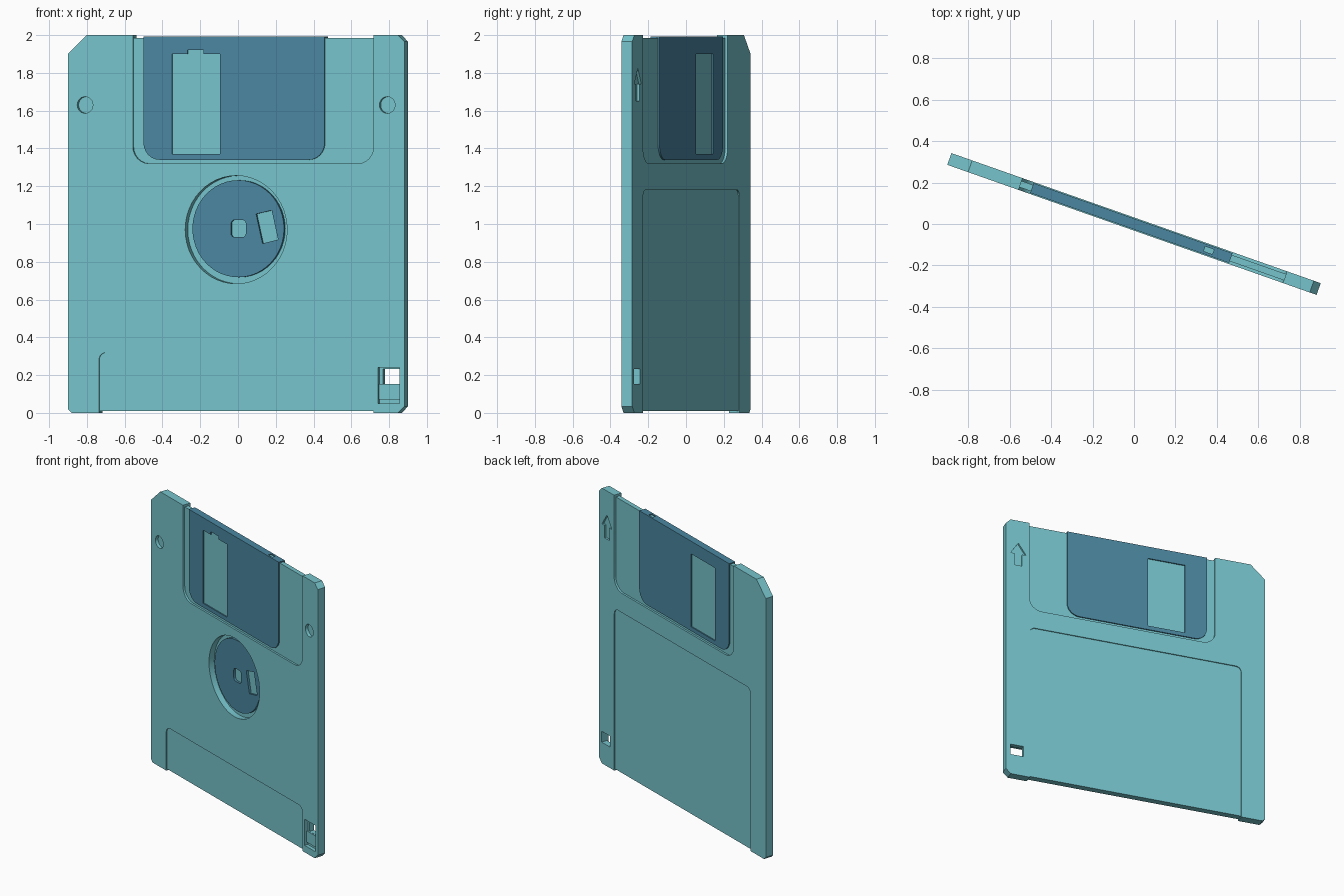
import bpy, bmesh, math

if "Cube" in bpy.data.objects:
    bpy.data.objects.remove(bpy.data.objects["Cube"])

TILT = math.radians(-19.4)   # the disk stands turned about z
HW, HT = 0.944, 0.03         # half width, half thickness


def material(name, rgb):
    m = bpy.data.materials.new(name)
    m.diffuse_color = (*rgb, 1)
    m.use_nodes = True
    m.node_tree.nodes["Principled BSDF"].inputs["Base Color"].default_value = m.diffuse_color
    return m


TEAL = material("teal_plastic", (0.18, 0.55, 0.60))
BLUE = material("blue_metal", (0.07, 0.24, 0.35))


def rounded(u0, u1, z0, z1, bottom=0.0, top=0.0, seg=6):
    """Rectangle outline with rounded bottom and/or top corners."""
    pts = []
    for cu, cz, r, a in ((u1, z0, bottom, -90), (u1, z1, top, 0),
                         (u0, z1, top, 90), (u0, z0, bottom, 180)):
        if r == 0:
            pts.append((cu, cz))
            continue
        mu = cu - r if cu == u1 else cu + r
        mz = cz - r if cz == z1 else cz + r
        for i in range(seg + 1):
            t = math.radians(a + 90 * i / seg)
            pts.append((mu + r * math.cos(t), mz + r * math.sin(t)))
    return pts


def circle(u, z, r, n):
    return [(u + r * math.cos(2 * math.pi * i / n),
             z + r * math.sin(2 * math.pi * i / n)) for i in range(n)]


def prism(name, pts, v0, v1, mat=None):
    """Extrude a (u, z) outline through the thickness from v0 to v1."""
    bm = bmesh.new()
    face = bm.faces.new([bm.verts.new((u, v0, z)) for u, z in pts])
    new = bmesh.ops.extrude_face_region(bm, geom=[face])["geom"]
    verts = [g for g in new if isinstance(g, bmesh.types.BMVert)]
    bmesh.ops.translate(bm, verts=verts, vec=(0, v1 - v0, 0))
    bmesh.ops.recalc_face_normals(bm, faces=bm.faces)
    me = bpy.data.meshes.new(name)
    bm.to_mesh(me)
    bm.free()
    ob = bpy.data.objects.new(name, me)
    bpy.context.collection.objects.link(ob)
    if mat:
        me.materials.append(mat)
    return ob


def cut(target, pts, v0, v1):
    cutter = prism("cutter", pts, v0, v1)
    cutter.hide_render = True
    mod = target.modifiers.new("cut", "BOOLEAN")
    mod.operation, mod.solver, mod.object = "DIFFERENCE", "EXACT", cutter
    bpy.context.view_layer.objects.active = target
    bpy.ops.object.modifier_apply(modifier=mod.name)
    bpy.data.objects.remove(cutter)


# Shell outline with one large and three small clipped corners
c = 0.035
shell = prism("shell", [
    (-HW + 0.02, 0), (HW - c, 0), (HW, c), (HW, 2 - c), (HW - c, 2),
    (-HW + 0.106, 2), (-HW, 1.9), (-HW, 0.02)], -HT, HT, TEAL)

# Lowered top and bottom edges
cut(shell, rounded(-0.58, 0.772, 1.984, 2.2), -0.1, 0.1)
cut(shell, rounded(-0.77, 0.77, -0.2, 0.01), -0.1, 0.1)

# Shutter track and label recesses on both faces
for side, label_top in ((-1, 0.32), (1, 1.18)):
    cut(shell, rounded(-0.58, 0.772, 1.32, 2.3, bottom=0.09), side * 0.016, side * 0.1)
    cut(shell, rounded(-0.77, 0.77, -0.3, label_top, top=0.04), side * 0.023, side * 0.1)

# Hub well and the two round sockets on the front
cut(shell, circle(0.0, 0.97, 0.286, 48), -0.1, 0.012)
for u in (-0.848, 0.848):
    cut(shell, circle(u, 1.63, 0.044, 24), -0.1, -0.008)

# Write-protect pocket, window and slider
cut(shell, rounded(0.795, 0.917, 0.05, 0.24), -0.1, -0.004)
cut(shell, rounded(0.815, 0.912, 0.153, 0.232), -0.1, 0.1)
prism("write_protect_slider", rounded(0.797, 0.915, 0.07, 0.152), -0.014, 0.0, TEAL)

# Arrow sunk into the back
au = 0.853
cut(shell, [(au - 0.028, 1.65), (au + 0.028, 1.65), (au + 0.028, 1.74),
            (au + 0.056, 1.74), (au, 1.825), (au - 0.056, 1.74),
            (au - 0.028, 1.74)], 0.016, 0.1)

# Sliding shutter folded over the top edge, with window and top slot
shutter = prism("shutter", rounded(-0.522, 0.495, 1.34, 1.992, bottom=0.09),
                -0.025, 0.025, BLUE)
cut(shutter, rounded(-0.7, 0.7, 1.2, 1.9845), -0.0165, 0.0165)
cut(shutter, rounded(-0.362, -0.092, 1.37, 1.9), -0.1, 0.1)
cut(shutter, rounded(-0.275, -0.185, 1.85, 1.922), -0.1, 0.0)
cut(shutter, rounded(0.36, 0.405, 1.97, 2.1), -0.012, 0.012)

# Metal hub with centre hole and drive slot
hub = prism("hub", circle(0.004, 0.975, 0.257, 48), -0.008, 0.014, BLUE)
cut(hub, rounded(-0.037, 0.047, 0.93, 1.022, bottom=0.02, top=0.02, seg=3), -0.1, 0.008)
a = math.radians(13)
slot = [(0.166 + x * math.cos(a) - y * math.sin(a), 0.985 + x * math.sin(a) + y * math.cos(a))
        for x, y in ((-0.045, -0.08), (0.045, -0.08), (0.045, 0.08), (-0.045, 0.08))]
cut(hub, slot, -0.1, 0.008)
# Shell floor showing inside the hub openings
prism("hub_floor", circle(0.05, 0.975, 0.19, 32), 0.007, 0.013, TEAL)

# Turn every part and smooth the round walls
for ob in list(bpy.context.scene.objects):
    ob.rotation_euler.z = TILT
    ob.select_set(True)
bpy.ops.object.shade_smooth_by_angle(angle=math.radians(25))
